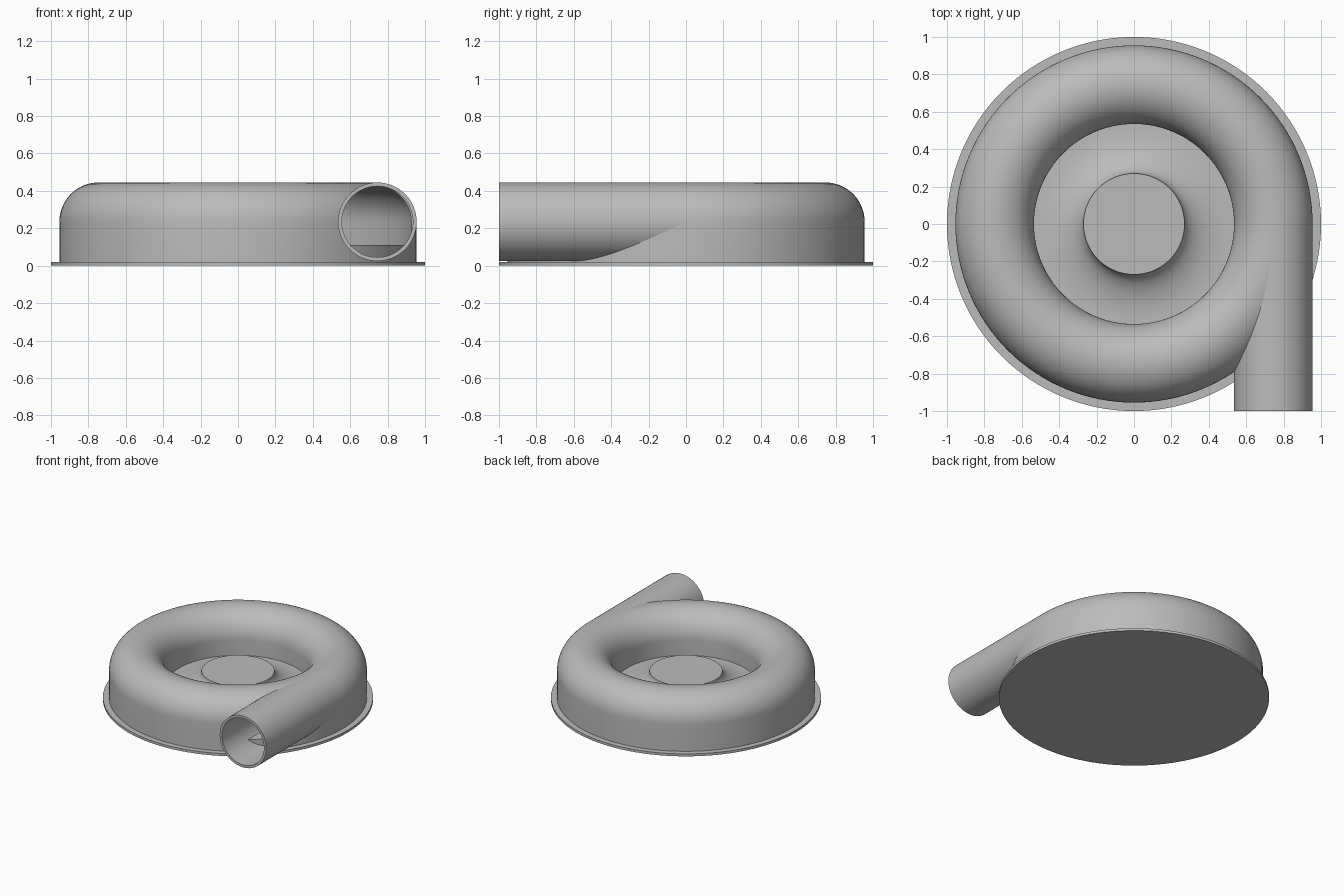
import bpy, bmesh, math
from mathutils import Matrix

cube = bpy.data.objects.get("Cube")
if cube:
    bpy.data.objects.remove(cube, do_unlink=True)

grey = bpy.data.materials.new("light grey metal")
grey.use_nodes = True
grey.diffuse_color = (0.5, 0.5, 0.5, 1)
grey.node_tree.nodes["Principled BSDF"].inputs["Base Color"].default_value = (0.5, 0.5, 0.5, 1)

RING, TUBE, MID = 0.745, 0.21, 0.235   # ring radius, tube radius, tube centre height
WALL = 0.016
FLOOR, FLANGE = 0.11, 0.02
SEGMENTS = 128


def lathe(name, profile, closed=False, segments=SEGMENTS, matrix=Matrix()):
    """Revolve (radius, height) points about z; open profiles start and end on the axis."""
    bm = bmesh.new()
    rings = []
    for r, z in profile:
        if r < 1e-6:
            rings.append([bm.verts.new((0, 0, z))] * segments)
        else:
            rings.append([bm.verts.new((r * math.cos(a), r * math.sin(a), z))
                          for a in (math.tau * i / segments for i in range(segments))])
    pairs = list(zip(rings, rings[1:]))
    if closed:
        pairs.append((rings[-1], rings[0]))
    for low, high in pairs:
        for i in range(segments):
            j = (i + 1) % segments
            corners = list(dict.fromkeys((low[i], low[j], high[j], high[i])))
            bm.faces.new(corners)
    bm.transform(matrix)
    bmesh.ops.recalc_face_normals(bm, faces=bm.faces[:])
    mesh = bpy.data.meshes.new(name)
    bm.to_mesh(mesh)
    bm.free()
    mesh.materials.append(grey)
    obj = bpy.data.objects.new(name, mesh)
    bpy.context.collection.objects.link(obj)
    return obj


def smooth(obj):
    bpy.ops.object.select_all(action='DESELECT')
    obj.select_set(True)
    bpy.context.view_layer.objects.active = obj
    bpy.ops.object.shade_smooth_by_angle(angle=math.radians(30))


def arch(radius, steps=32):
    """Half circle of the ring section, from the outer side over to the inner side."""
    return [(RING + radius * math.cos(math.pi * i / steps),
             MID + radius * math.sin(math.pi * i / steps)) for i in range(steps + 1)]


# Thin flange plate under everything
flange = lathe("base_flange", [(0, 0), (1, 0), (1, FLANGE), (0, FLANGE)])

# Raised floor that flares up into the central hub
flare = [(0.27 + 0.25 * (1 - math.cos(t)), MID - (MID - FLOOR) * math.sin(t))
         for t in (math.pi / 2 * i / 16 for i in range(17))]
floor_edge = RING + TUBE - WALL / 2
hub = lathe("floor_and_hub", [(0, MID)] + flare
            + [(floor_edge, FLOOR), (floor_edge, FLANGE), (0, FLANGE)])

# Hollow ring housing: straight outer wall, rounded top, inner lip down to the floor
outer, inner = RING + TUBE, RING - TUBE
shell = ([(outer, FLANGE)] + arch(TUBE) + [(inner, FLOOR), (inner + WALL, FLOOR)]
         + arch(TUBE - WALL)[::-1] + [(outer - WALL, FLANGE)])
housing = lathe("ring_housing", shell, closed=True)

# Tangent outlet pipe pointing to the front
along_front = Matrix.Translation((RING, 0, MID)) @ Matrix.Rotation(math.pi / 2, 4, 'X')
bore_radius = TUBE - 0.02
pipe = lathe("outlet_pipe", [(TUBE, 0), (TUBE, 1), (bore_radius, 1), (bore_radius, 0)],
             closed=True, segments=64, matrix=along_front)

# Opening in the housing where the pipe joins
cutter_radius = TUBE - 0.01
cutter = lathe("pipe_opening_cutter",
               [(0, 0.15), (cutter_radius, 0.15), (cutter_radius, 1.1), (0, 1.1)],
               segments=64, matrix=along_front)
cutter.hide_render = True
cut = housing.modifiers.new("pipe_opening", 'BOOLEAN')
cut.operation = 'DIFFERENCE'
cut.solver = 'EXACT'
cut.object = cutter

# Bake the opening so the helper can be removed
bpy.context.view_layer.objects.active = housing
bpy.ops.object.modifier_apply(modifier=cut.name)
bpy.data.objects.remove(cutter, do_unlink=True)

for part in (flange, hub, housing, pipe):
    smooth(part)
